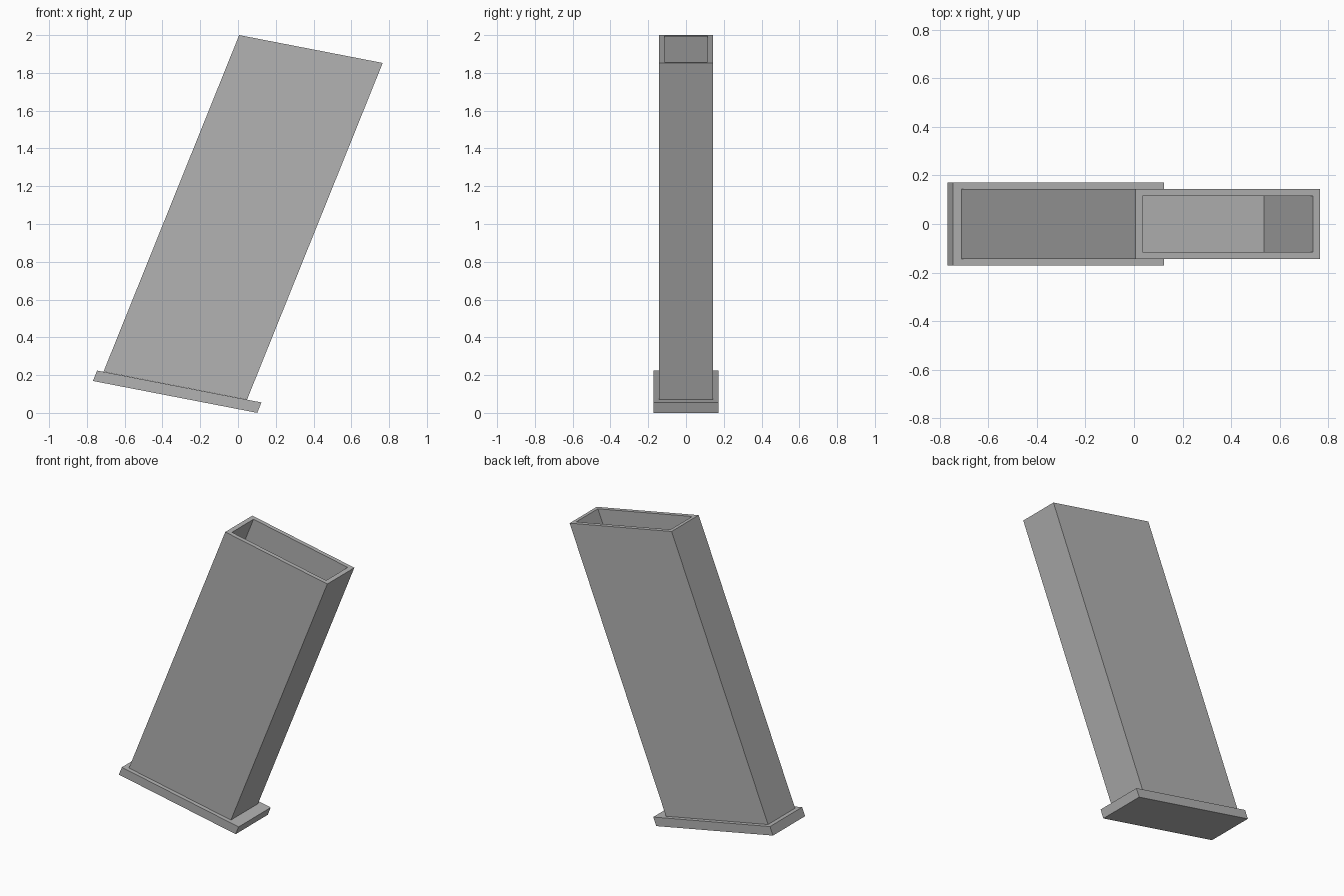
import bpy
import bmesh
from mathutils import Vector

old = bpy.data.objects.get("Cube")
if old:
    bpy.data.objects.remove(old, do_unlink=True)

GREY = (0.45, 0.45, 0.45, 1)
mat = bpy.data.materials.new("plain grey")
mat.use_nodes = True
mat.diffuse_color = GREY
mat.node_tree.nodes["Principled BSDF"].inputs["Base Color"].default_value = GREY

ACROSS = Vector((1, 0, -0.194))   # slope of the plate and rim
UP = Vector((0.403, 0, 1))        # lean of the walls


def leaning_box(name, corner, width, depth, height, wall=0, pocket=0):
    """Box sheared along ACROSS and UP from its lower -x corner, with an optional top pocket."""
    def place(u, y, w):
        return corner + ACROSS * u + Vector((0, y, 0)) + UP * w

    bm = bmesh.new()
    half = depth / 2

    def ring(inset, w):
        left, right, side = inset, width - inset, half - inset
        return [bm.verts.new(place(u, y, w)) for u, y in
                ((left, -side), (right, -side), (right, side), (left, side))]

    rings = [ring(0, 0), ring(0, height)]
    if pocket:
        rings += [ring(wall, height), ring(wall, height - pocket)]
    bm.faces.new(rings[0])
    bm.faces.new(rings[-1])
    for low, high in zip(rings, rings[1:]):
        for i in range(4):
            j = (i + 1) % 4
            bm.faces.new((low[i], low[j], high[j], high[i]))
    bmesh.ops.recalc_face_normals(bm, faces=bm.faces)

    mesh = bpy.data.meshes.new(name)
    bm.to_mesh(mesh)
    bm.free()
    mesh.materials.append(mat)
    obj = bpy.data.objects.new(name, mesh)
    bpy.context.collection.objects.link(obj)
    return obj


# Wide plate at the foot
leaning_box("base_plate", Vector((-0.768, 0, 0.169)), 0.87, 0.342, 0.055)

# Slanted body with a hollow top
leaning_box("slanted_body", Vector((-0.712, 0, 0.218)), 0.76, 0.288, 1.782,
            wall=0.029, pocket=0.5)
